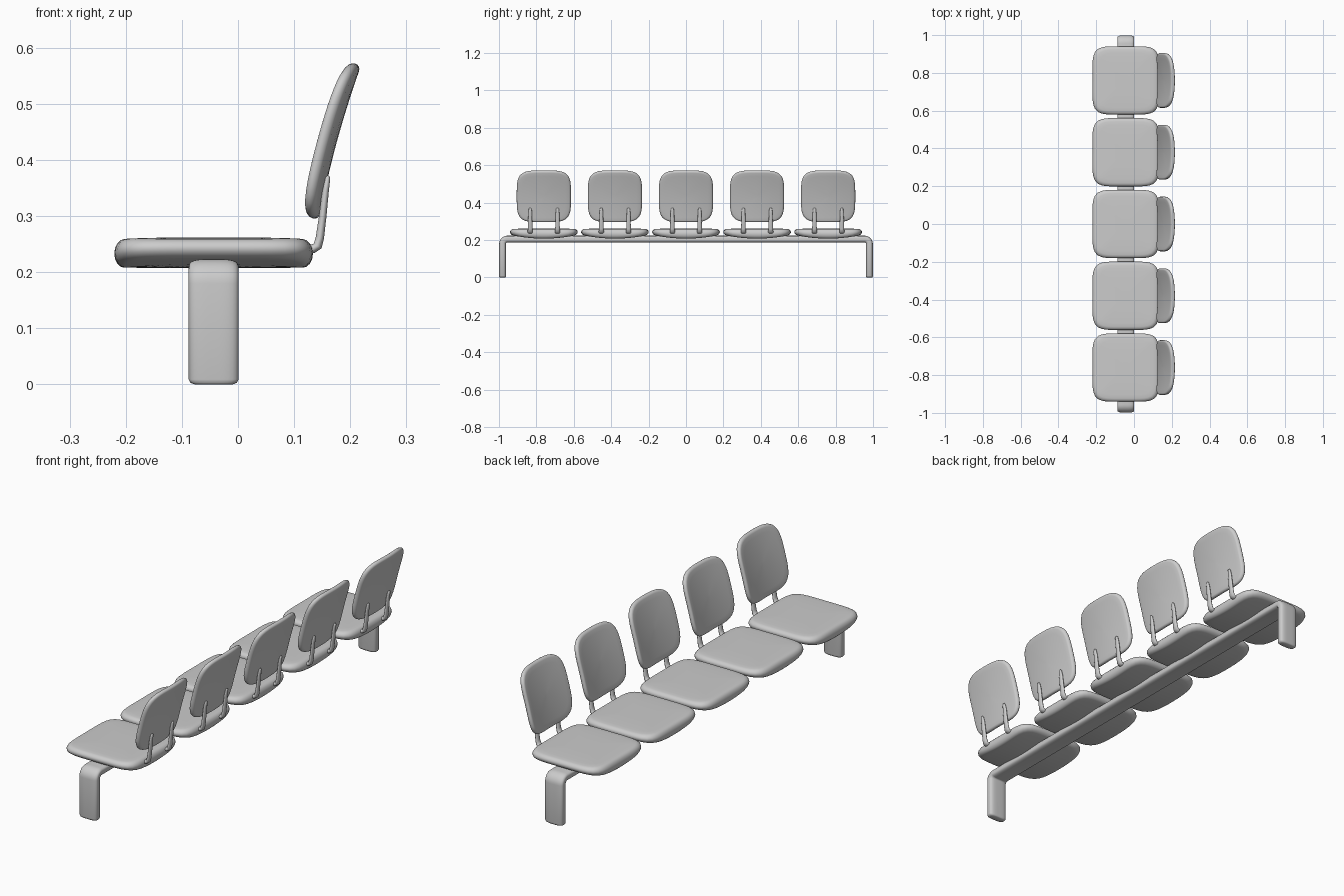
import bpy, bmesh, math
from mathutils import Vector

if "Cube" in bpy.data.objects:
    bpy.data.objects.remove(bpy.data.objects["Cube"])


def squircle(a, b, n, count):
    """Rounded-rectangle outline with half sizes a, b."""
    pts = []
    for i in range(count):
        t = 2 * math.pi * (i + 0.5) / count
        c, s = math.cos(t), math.sin(t)
        # warp direction by the aspect so corners stay well sampled
        r = (abs(c) ** n + abs(s) ** n) ** (-1 / n)
        pts.append((a * c * r, b * s * r))
    return pts


def skin(name, rings):
    """Bridge closed rings of points and cap both ends."""
    bm = bmesh.new()
    vr = [[bm.verts.new(p) for p in ring] for ring in rings]
    k = len(vr[0])
    for lo, hi in zip(vr, vr[1:]):
        for i in range(k):
            j = (i + 1) % k
            bm.faces.new((lo[i], lo[j], hi[j], hi[i]))
    bm.faces.new(vr[0][::-1])
    bm.faces.new(vr[-1])
    bmesh.ops.recalc_face_normals(bm, faces=bm.faces)
    me = bpy.data.meshes.new(name)
    bm.to_mesh(me)
    bm.free()
    me.shade_smooth()
    ob = bpy.data.objects.new(name, me)
    bpy.context.collection.objects.link(ob)
    return ob


def pad(name, a, b, n, edge, warp):
    """Cushion slab: warp maps (u, v, w) to space, w runs -1 (under) to 1 (top)."""
    prof = [(s, 0, -1) for s in (0.04, 0.3, 0.55, 0.8)]
    for i in range(9):
        t = math.radians(-90 + 180 * i / 8)
        prof.append((1, edge * (1 - math.cos(t)), math.sin(t)))
    prof += [(s, 0, 1) for s in (0.8, 0.55, 0.3, 0.04)]
    rings = []
    for s, inset, w in prof:
        rings.append([warp(u, v, w) for u, v in
                      squircle((a - inset) * s, (b - inset) * s, n, 64)])
    return skin(name, rings)


CX = -0.0435


def seat_warp(u, v, w):
    # flat top, underside bowed from side to side
    top = 0.262 - 0.004 * max(abs(u) / 0.177, abs(v) / 0.18) ** 4
    bottom = 0.208 + 0.02 * (v / 0.18) ** 2
    return (CX + u, v, bottom + (top - bottom) * (w + 1) / 2)


def back_warp(u, v, w):
    # leaning, flaring upward, side edges wrapped forward
    t = (v + 0.138) / 0.276
    x = 0.134 + 0.05 * t + 0.025 * t * t - 0.015 * (u / 0.145) ** 2
    return (x - 0.0105 * w, u, 0.296 + 0.276 * t + 0.003 * w)


def bracket(name, y):
    path = [(0.120, 0.242, 0.010), (0.134, 0.242, 0.011), (0.142, 0.247, 0.011),
            (0.146, 0.262, 0.010), (0.151, 0.300, 0.009), (0.156, 0.345, 0.008),
            (0.160, 0.368, 0.006), (0.161, 0.372, 0.003)]
    rings = []
    for i, (x, z, r) in enumerate(path):
        p, q = path[max(i - 1, 0)], path[min(i + 1, len(path) - 1)]
        d = Vector((q[0] - p[0], q[1] - p[1])).normalized()
        rings.append([(x - d.y * m * 0.75, y + s * 1.25, z + d.x * m * 0.75)
                      for s, m in squircle(r, r, 2.2, 16)])
    return skin(name, rings)


# Seats, backrests and their brackets
for i in range(5):
    y = (i - 2) * 0.38
    pad(f"seat_{i+1}", 0.177, 0.181, 5.5, 0.018, seat_warp).location.y = y
    pad(f"backrest_{i+1}", 0.145, 0.138, 4.2, 0.011, back_warp).location.y = y
    for side in (-1, 1):
        bracket(f"bracket_{i+1}_{'a' if side < 0 else 'b'}", y + side * 0.073)

# Bent beam with a leg at each end: path of (y, z, angle, section scale)
LY, BZ, R, H = 0.9805, 0.205, 0.025, 0.0185
half = [(LY, 0.0, 90, 0.75), (LY, 0.003, 90, 0.93), (LY, 0.009, 90, 1)]
for k in range(9):
    t = 90 * k / 8
    a = math.radians(t)
    half.append((LY - R + R * math.cos(a), BZ - R + R * math.sin(a), 90 - t, 1))
path = [(y, z, t, s) for y, z, t, s in half]
path += [(-y, z, -t, s) for y, z, t, s in reversed(half)]
rings = []
for y, z, t, s in path:
    a = math.radians(t)
    rings.append([(CX + u, y + m * math.sin(a), z + m * math.cos(a))
                  for u, m in squircle(0.0445 * s, H * s, 3.6, 40)])
skin("beam_and_legs", rings)
